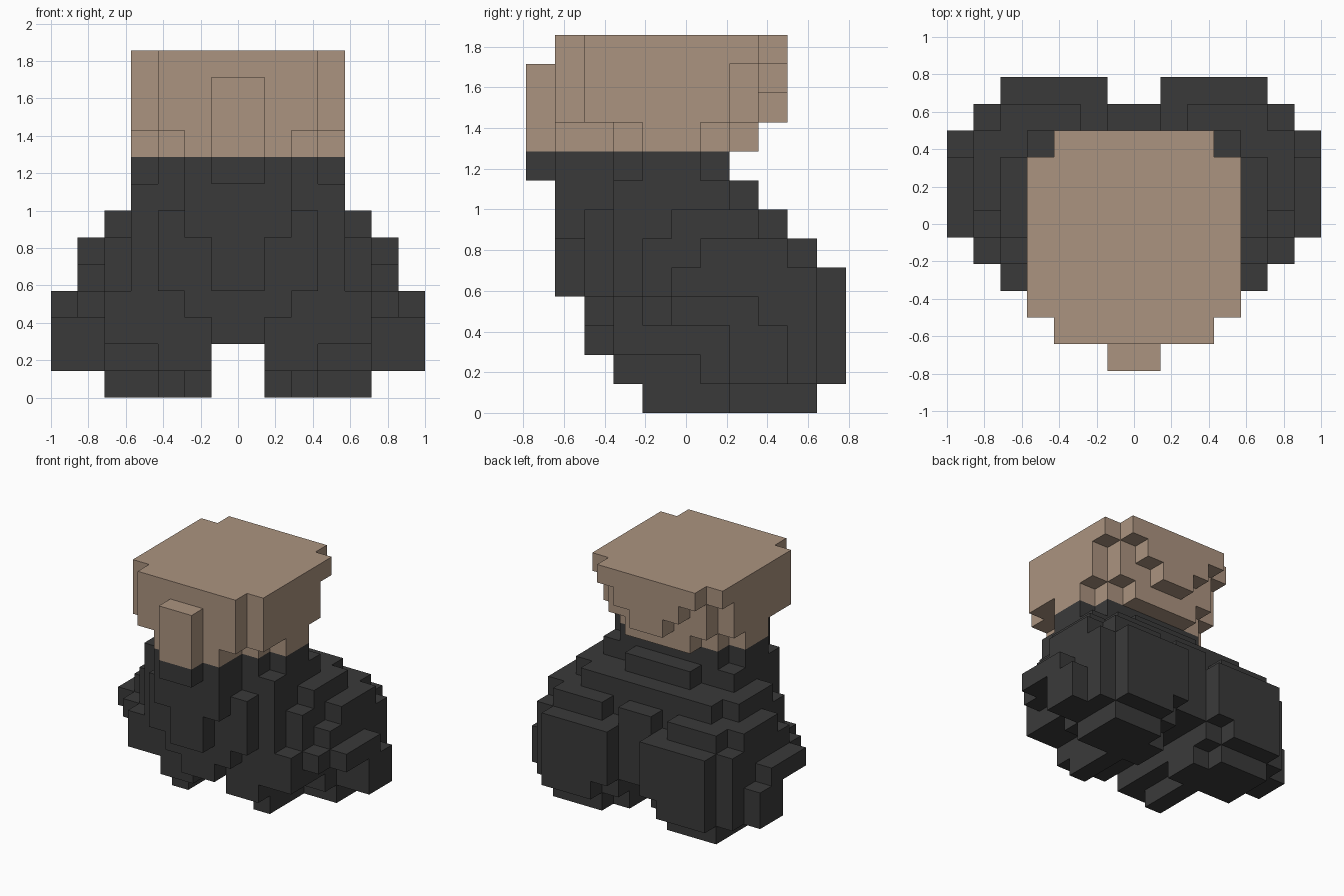
import bpy
import bmesh
from mathutils import Vector

cube = bpy.data.objects.get("Cube")
if cube:
    bpy.data.objects.remove(cube, do_unlink=True)

UNIT = 1 / 7
DEPTH_CENTRE = 5.5


def make_material(name, colour):
    material = bpy.data.materials.new(name)
    material.use_nodes = True
    material.diffuse_color = colour
    shader = material.node_tree.nodes["Principled BSDF"]
    shader.inputs["Base Color"].default_value = colour
    shader.inputs["Roughness"].default_value = 0.9
    return material


tan = make_material("warm tan", (0.41, 0.295, 0.215, 1))
charcoal = make_material("charcoal", (0.042, 0.042, 0.042, 1))

# Each part is a stack of mirrored blocks: x from, x to, y from, y to, z from, z to
head = [
    (0, 3, 1, 8, 10, 13),   # crown
    (3, 4, 2, 7, 10, 12),   # sides
    (3, 4, 2, 8, 12, 13),
    (0, 3, 8, 9, 12, 13),   # tapering back
    (0, 2, 8, 9, 11, 12),
    (0, 1, 8, 9, 10, 11),
    (0, 2, 1, 8, 9, 10),    # lower rim
    (2, 3, 3, 7, 9, 10),
    (3, 4, 4, 6, 9, 10),
]
nose = [(0, 1, 0, 1, 9, 12)]

neck = [
    (0, 1, 0, 1, 8, 9),
    (0, 2, 1, 7, 8, 9),
    (2, 3, 3, 7, 8, 9),
    (3, 4, 4, 6, 8, 9),
]
torso = [
    (0, 2, 1, 8, 7, 8),     # shoulders
    (2, 4, 3, 7, 7, 8),
    (0, 2, 1, 9, 6, 7),     # chest
    (2, 3, 2, 9, 6, 7),
    (3, 4, 3, 9, 6, 7),
    (4, 5, 5, 8, 6, 7),
    (0, 1, 1, 10, 4, 6),    # belly
    (1, 2, 2, 9, 4, 6),
    (2, 3, 2, 10, 4, 6),
    (3, 4, 3, 10, 4, 6),
    (4, 5, 4, 10, 4, 6),
    (5, 6, 6, 9, 5, 6),     # flanks
    (5, 6, 5, 10, 4, 5),
    (0, 2, 2, 10, 3, 4),    # underside
    (0, 1, 2, 10, 2, 3),
]
legs = [
    (1, 2, 9, 11, 4, 5),    # haunches
    (2, 5, 10, 11, 4, 5),
    (1, 2, 3, 11, 2, 4),
    (2, 5, 3, 11, 2, 4),
    (5, 6, 4, 10, 3, 4),
    (6, 7, 5, 8, 3, 4),
    (5, 6, 7, 10, 1, 3),
    (6, 7, 7, 9, 1, 3),
    (1, 3, 3, 10, 1, 2),    # ankles
    (2, 3, 10, 11, 1, 2),
    (3, 5, 6, 11, 1, 2),
]
feet = [
    (2, 3, 4, 10, 0, 1),
    (3, 5, 7, 10, 0, 1),
    (1, 2, 7, 9, 0, 1),
]

parts = {
    "head": (head, tan),
    "nose": (nose, tan),
    "neck": (neck, charcoal),
    "torso": (torso, charcoal),
    "legs": (legs, charcoal),
    "feet": (feet, charcoal),
}


def fill(blocks):
    cells = set()
    for xa, xb, ya, yb, za, zb in blocks:
        for x in range(xa, xb):
            for y in range(ya, yb):
                for z in range(za, zb):
                    cells.add((x, y, z))
                    cells.add((-x - 1, y, z))
    return cells


# Give every cell to the first part that claims it
owner = {}
for part_name, (blocks, _) in parts.items():
    for cell in fill(blocks):
        owner.setdefault(cell, part_name)


def add_outer_faces(bm, cell):
    centre = Vector(cell) + Vector((0.5, 0.5, 0.5))
    for axis in range(3):
        for sign in (-1, 1):
            neighbour = list(cell)
            neighbour[axis] += sign
            if tuple(neighbour) in owner:
                continue
            normal, u, v = Vector(), Vector(), Vector()
            normal[axis] = sign / 2
            u[(axis + 1) % 3] = 0.5
            v[(axis + 2) % 3] = sign / 2
            corners = (-u - v, u - v, u + v, v - u)
            verts = []
            for corner in corners:
                p = centre + normal + corner
                p.y -= DEPTH_CENTRE
                verts.append(bm.verts.new(p * UNIT))
            bm.faces.new(verts)


# Skin each part and merge its flat areas
for part_name, (_, material) in parts.items():
    bm = bmesh.new()
    for cell, name in sorted(owner.items()):
        if name == part_name:
            add_outer_faces(bm, cell)
    bmesh.ops.remove_doubles(bm, verts=bm.verts, dist=0.001)
    bmesh.ops.dissolve_limit(bm, angle_limit=0.01, verts=bm.verts, edges=bm.edges)
    mesh = bpy.data.meshes.new(part_name)
    bm.to_mesh(mesh)
    bm.free()
    mesh.materials.append(material)
    obj = bpy.data.objects.new(part_name, mesh)
    bpy.context.collection.objects.link(obj)
